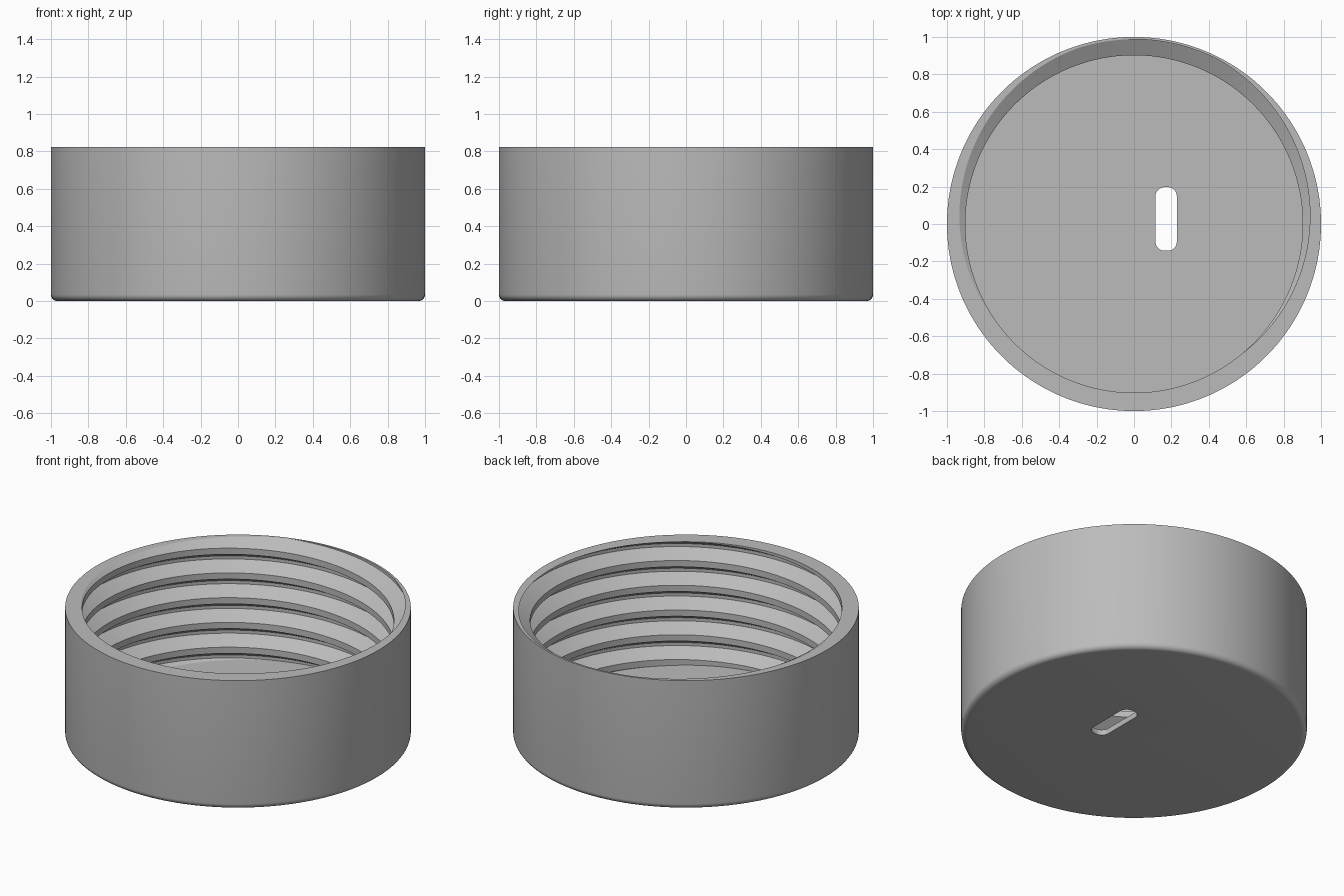
import bpy, bmesh, math

cube = bpy.data.objects.get("Cube")
if cube:
    bpy.data.objects.remove(cube, do_unlink=True)

HEIGHT, FLOOR, FILLET = 0.823, 0.035, 0.035
SEGS = 180
PITCH, CREST, DEPTH = 0.158, 0.902, 0.0855
CREST_ANGLE = math.radians(-95)      # where a crest meets the rim

# One thread turn, measured in pitches up from the crest's centre
KNOTS = [(-1 / 8, 0), (1 / 8, 0), (7 / 16, 1), (9 / 16, 1), (7 / 8, 0)]


def thread_radius(phase):
    """Radius of the thread profile at a height given in pitches."""
    phase = (phase + 1 / 8) % 1 - 1 / 8
    for (a, da), (b, db) in zip(KNOTS, KNOTS[1:]):
        if phase <= b:
            return CREST + DEPTH * (da + (db - da) * (phase - a) / (b - a))
    return CREST


def wall_column(angle):
    """Closed half section from the floor up the thread, over the rim and down outside."""
    base = HEIGHT + PITCH * (angle - CREST_ANGLE) / math.tau
    points = []
    for turn in range(-8, 3):
        for knot, _ in KNOTS[:-1]:
            z = min(max(base + (turn + knot) * PITCH, FLOOR), HEIGHT)
            points.append((thread_radius((z - base) / PITCH), z))
    points += [(1, HEIGHT), (1, FILLET)]
    for i in range(1, 7):
        t = math.pi / 2 * i / 6
        points.append((1 - FILLET + FILLET * math.cos(t), FILLET - FILLET * math.sin(t)))
    return points


# Material
grey = bpy.data.materials.new("grey_plastic")
grey.use_nodes = True
grey.diffuse_color = (0.5, 0.5, 0.5, 1)
grey.node_tree.nodes["Principled BSDF"].inputs["Base Color"].default_value = grey.diffuse_color


def make_object(name, bm):
    bmesh.ops.recalc_face_normals(bm, faces=bm.faces)
    mesh = bpy.data.meshes.new(name)
    bm.to_mesh(mesh)
    bm.free()
    mesh.materials.append(grey)
    obj = bpy.data.objects.new(name, mesh)
    bpy.context.collection.objects.link(obj)
    return obj


# Threaded lid body
bm = bmesh.new()
columns = []
for s in range(SEGS + 1):
    a = math.tau * s / SEGS
    columns.append([bm.verts.new((r * math.cos(a), r * math.sin(a), z)) for r, z in wall_column(a)])
for left, right in zip(columns, columns[1:]):
    for i in range(len(left) - 1):
        bm.faces.new((left[i], right[i], right[i + 1], left[i + 1]))
bmesh.ops.remove_doubles(bm, verts=bm.verts, dist=0.00005)
# Inner floor and underside close the two open loops
bmesh.ops.holes_fill(bm, edges=[e for e in bm.edges if e.is_boundary], sides=0)
lid = make_object("threaded_lid", bm)

# Rounded slot cutter
bm = bmesh.new()
CX, CY, HX, HY, R = 0.172, 0.027, 0.057, 0.17, 0.048
outline = []
for quarter, (sx, sy) in enumerate([(1, 1), (-1, 1), (-1, -1), (1, -1)]):
    for i in range(9):
        a = math.pi / 2 * (quarter + i / 8)
        outline.append(bm.verts.new((CX + sx * (HX - R) + R * math.cos(a),
                                     CY + sy * (HY - R) + R * math.sin(a), -0.1)))
face = bm.faces.new(outline)
top = bmesh.ops.extrude_face_region(bm, geom=[face])["geom"]
bmesh.ops.translate(bm, vec=(0, 0, 0.3), verts=[v for v in top if isinstance(v, bmesh.types.BMVert)])
cutter = make_object("slot_cutter", bm)

# Cut the slot through the floor
cut = lid.modifiers.new("slot", 'BOOLEAN')
cut.operation, cut.solver, cut.object = 'DIFFERENCE', 'EXACT', cutter
bpy.ops.object.select_all(action='DESELECT')
lid.select_set(True)
bpy.context.view_layer.objects.active = lid
bpy.ops.object.modifier_apply(modifier=cut.name)
bpy.data.objects.remove(cutter, do_unlink=True)
bpy.ops.object.shade_smooth_by_angle(angle=math.radians(25))
